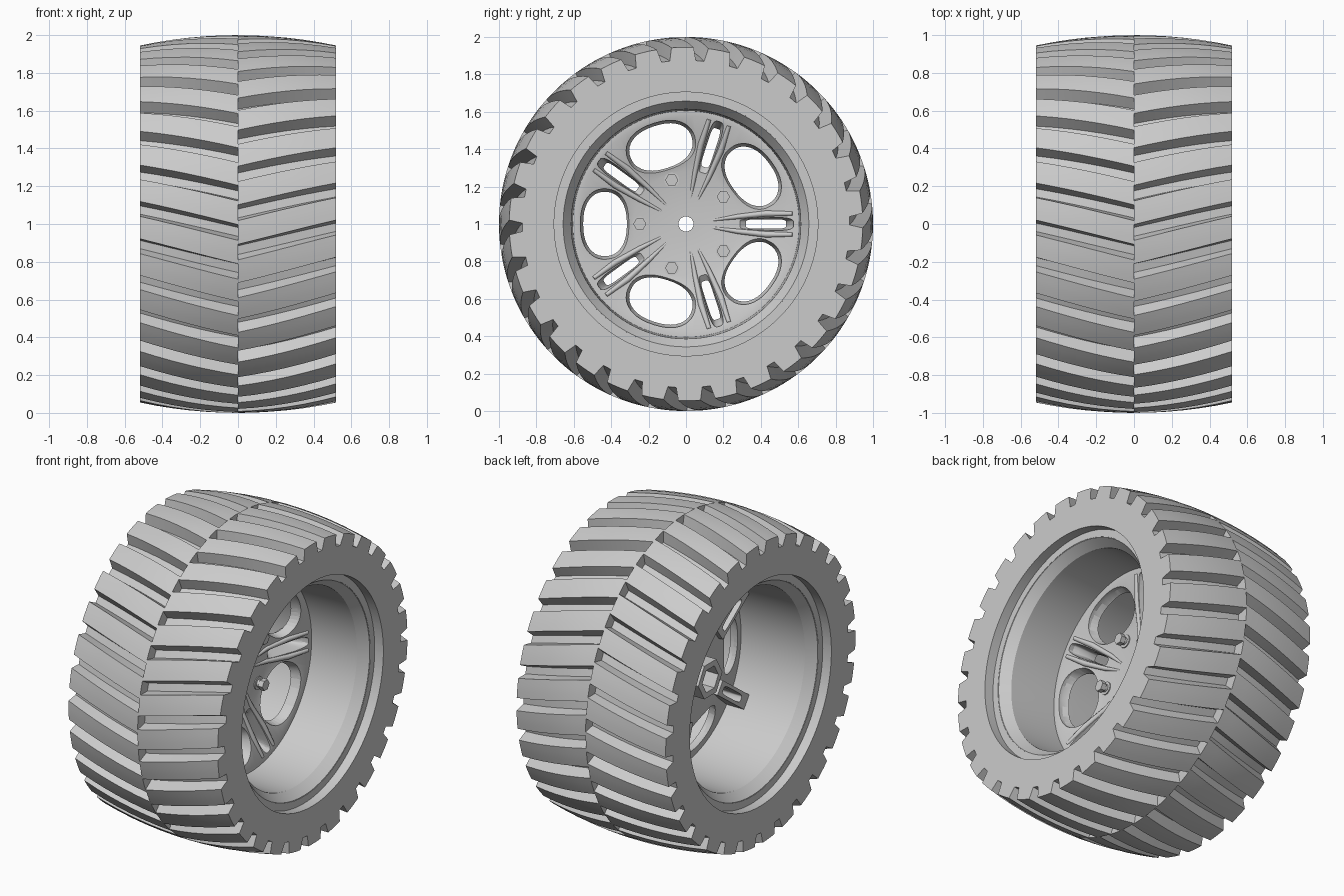
import bpy, bmesh, math
from math import sin, cos, pi, radians

if "Cube" in bpy.data.objects:
    bpy.data.objects.remove(bpy.data.objects["Cube"], do_unlink=True)

GREY = bpy.data.materials.new("plain_grey")
GREY.use_nodes = True
GREY.diffuse_color = (0.6, 0.6, 0.6, 1)
GREY.node_tree.nodes["Principled BSDF"].inputs["Base Color"].default_value = (0.6, 0.6, 0.6, 1)


def place(x, u, v, a):
    """Axle position x, radial u and sideways v, turned by angle a around the axle."""
    return (x, u * cos(a) - v * sin(a), 1 + u * sin(a) + v * cos(a))


def make(name, bm, smooth=True):
    bmesh.ops.recalc_face_normals(bm, faces=bm.faces)
    mesh = bpy.data.meshes.new(name)
    bm.to_mesh(mesh)
    bm.free()
    mesh.materials.append(GREY)
    ob = bpy.data.objects.new(name, mesh)
    bpy.context.collection.objects.link(ob)
    if smooth:
        soften(ob)
    return ob


def soften(ob):
    bpy.ops.object.select_all(action='DESELECT')
    ob.select_set(True)
    bpy.context.view_layer.objects.active = ob
    bpy.ops.object.shade_smooth_by_angle(angle=radians(30))


def loft(bm, loops, closed=False):
    """Skin between point loops; closed joins last to first, else ends are capped."""
    rings = [[bm.verts.new(p) for p in loop] for loop in loops]
    pairs = list(zip(rings, rings[1:]))
    if closed:
        pairs.append((rings[-1], rings[0]))
    else:
        bm.faces.new(rings[0])
        bm.faces.new(rings[-1])
    n = len(rings[0])
    for a, b in pairs:
        for i in range(n):
            j = (i + 1) % n
            bm.faces.new((a[i], a[j], b[j], b[i]))


def lathe(name, profile, steps=96):
    bm = bmesh.new()
    loft(bm, [[place(x, r, 0, 2 * pi * k / steps) for x, r in profile]
              for k in range(steps)], closed=True)
    return make(name, bm)


# Tyre halves with staggered, swept lugs
PITCH = 2 * pi / 30
WIDTH = 0.52
GROOVE = 0.07
COLUMNS = [(-0.12, GROOVE), (0.12, GROOVE), (0.2, 0), (0.4, 0), (0.6, 0), (0.8, 0)]


def tyre_half(name, side, phase):
    def column(angle, depth):
        pts = [(0, 0.66)]
        for i in range(7):
            t = i / 6
            pts.append((WIDTH * t, 1 - 0.055 * t * t - depth))
        pts += [(WIDTH, 0.705), (0.46, 0.705), (0.46, 0.66)]
        loop = []
        for i, (x, r) in enumerate(pts):
            sweep = 0.13 * min(1, i / 7 if i < 1 else (i - 1) / 6)
            loop.append(place(side * x, r, 0, pi - (angle + sweep)))
        return loop

    bm = bmesh.new()
    loft(bm, [column(phase + (k + f) * PITCH, d) for k in range(30) for f, d in COLUMNS],
         closed=True)
    make(name, bm)


tyre_half("tyre_left_half", 1, 0.06)
tyre_half("tyre_right_half", -1, -0.045)

# Rim barrel with a stepped lip at both ends
lip = [(0.458, 0.7), (0.458, 0.657), (0.40, 0.614), (0.09, 0.605)]
lathe("rim_barrel", lip + [(-x, r) for x, r in reversed(lip)])

# Dished wheel disc
disc = lathe("wheel_disc", [(0, 0.04), (0, 0.28), (0.045, 0.43), (0.09, 0.58), (0.09, 0.608),
                            (0.04, 0.608), (0, 0.45), (-0.05, 0.3), (-0.05, 0.04)])


def outline(centre, a, b, power, x, angle, n=40):
    loop = []
    for i in range(n):
        c, s = cos(2 * pi * i / n), sin(2 * pi * i / n)
        u = centre + a * math.copysign(abs(c) ** (2 / power), c)
        v = b * math.copysign(abs(s) ** (2 / power), s)
        loop.append(place(x, u, v, angle))
    return loop


def flared_cutter(name, hole, flare, offset):
    """Five through-holes that widen towards the outer face."""
    bm = bmesh.new()
    for k in range(5):
        a = radians(offset + 72 * k)
        loft(bm, [outline(*hole, -0.3, a), outline(*hole, -0.02, a),
                  outline(*flare, 0.06, a), outline(*flare, 0.3, a)])
    ob = make(name, bm, False)
    ob.hide_render = True
    return ob


window_cutter = flared_cutter("window_cutter", (0.423, 0.107, 0.165, 2.3),
                              (0.425, 0.14, 0.19, 2.3), 36)
slot_cutter = flared_cutter("slot_cutter", (0.428, 0.108, 0.025, 5),
                            (0.39, 0.185, 0.036, 4), 0)

# Slot housings on the inner face of the disc
bm = bmesh.new()
for k in range(5):
    a = radians(72 * k)
    loft(bm, [[place(-0.08, u, v, a), place(top, u, v, a), place(top, u, -v, a),
               place(-0.08, u, -v, a)] for u, top, v in ((0.28, -0.02, 0.045), (0.605, 0.06, 0.045))])
housings = make("slot_housings", bm, False)

# Cut the openings
for ob, cutters in ((disc, (window_cutter, slot_cutter)), (housings, (slot_cutter,))):
    for cutter in cutters:
        mod = ob.modifiers.new(cutter.name, 'BOOLEAN')
        mod.operation = 'DIFFERENCE'
        mod.solver = 'EXACT'
        mod.object = cutter
    # the cut must come before the smoothing step
    graph = bpy.context.evaluated_depsgraph_get()
    cut = bpy.data.meshes.new_from_object(ob.evaluated_get(graph))
    ob.modifiers.clear()
    ob.data = cut
    soften(ob)
for cutter in (window_cutter, slot_cutter):
    bpy.data.objects.remove(cutter, do_unlink=True)

# Paired tapering ridges beside each slot
RIDGE = [(0.1, 0.014, -0.008, 0.3), (0.28, 0.04, 0, 0.8),
         (0.43, 0.056, 0.044, 1), (0.57, 0.056, 0.085, 0.7)]
for k in range(5):
    for side in (-1, 1):
        curve = bpy.data.curves.new("spoke_ridge", 'CURVE')
        curve.dimensions = '3D'
        curve.bevel_depth = 0.017
        curve.bevel_resolution = 2
        curve.use_fill_caps = True
        line = curve.splines.new('POLY')
        line.points.add(len(RIDGE) - 1)
        for p, (u, v, x, size) in zip(line.points, RIDGE):
            p.co = (*place(x, u, side * v, radians(72 * k)), 1)
            p.radius = size
        curve.materials.append(GREY)
        ridge = bpy.data.objects.new("spoke_ridge", curve)
        bpy.context.collection.objects.link(ridge)


# Wheel bolts: collar, shank and hexagonal head
def prism(bm, x0, x1, r, sides, u=0, angle=0):
    centre = place(0, u, 0, angle)
    loft(bm, [[(x, centre[1] + r * cos(2 * pi * i / sides), centre[2] + r * sin(2 * pi * i / sides))
               for i in range(sides)] for x in (x0, x1)])


for k in range(5):
    bm = bmesh.new()
    a = radians(36 + 72 * k)
    prism(bm, -0.02, 0.006, 0.04, 20, 0.247, a)
    prism(bm, 0, 0.03, 0.024, 16, 0.247, a)
    prism(bm, 0.025, 0.055, 0.035, 6, 0.247, a)
    make("wheel_bolt", bm)

# Hexagonal drive socket on the inner face
lathe("hex_drive_socket", [(-0.17, 0.12), (-0.045, 0.12), (-0.045, 0.08), (-0.17, 0.08)], 6)
